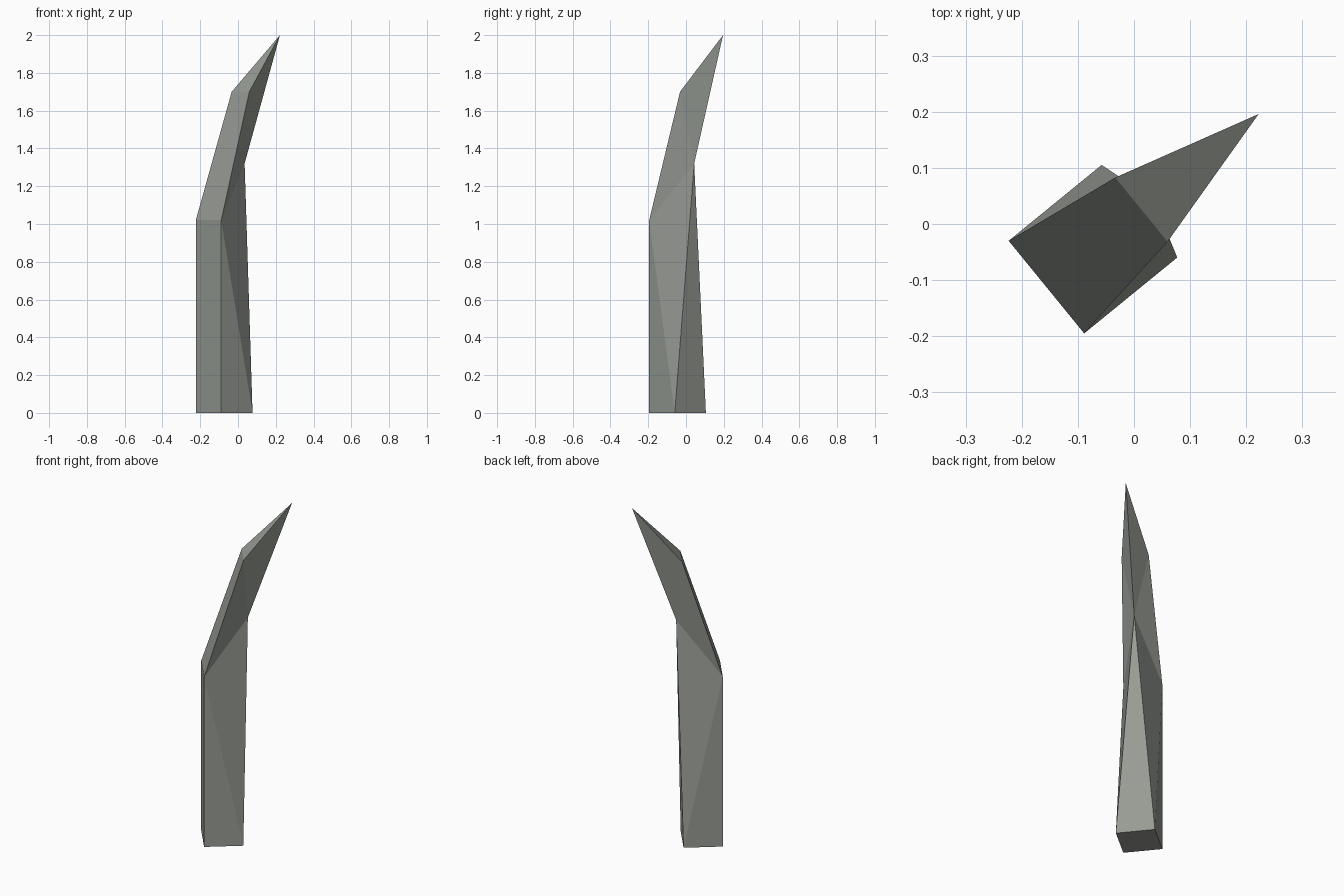
import bpy, bmesh, math
from mathutils import Matrix, Vector

if "Cube" in bpy.data.objects:
    bpy.data.objects.remove(bpy.data.objects["Cube"])

# One stone-coloured material
stone = bpy.data.materials.new("grey_green_stone")
stone.diffuse_color = (0.31, 0.33, 0.295, 1.0)
stone.use_nodes = True
stone.node_tree.nodes["Principled BSDF"].inputs["Base Color"].default_value = stone.diffuse_color

# Stations of the mirrored spike: (distance along its axis, half width, height)
stations = {
    "foot_front": (-0.192, 0.1065, 0.0),
    "foot_back": (0.022, 0.1065, 0.0),
    "shoulder": (-0.192, 0.1065, 1.02),
    "crown": (0.0264, 0.0738, 1.70),
    "spine": (0.0546, 0.0, 1.32),
    "tip": (0.296, 0.0, 2.0),
}

bm = bmesh.new()
L, R = {}, {}
for name, (s, w, z) in stations.items():
    L[name] = bm.verts.new((s, w, z))
    R[name] = bm.verts.new((s, -w, z)) if w else L[name]

# Faces crossing the mirror plane: base, front, sloped upper front, tip, back
for a, b in (("foot_front", "foot_back"), ("foot_front", "shoulder"), ("shoulder", "crown")):
    bm.faces.new((L[a], R[a], R[b], L[b]))
bm.faces.new((L["crown"], R["crown"], L["tip"]))
bm.faces.new((L["foot_back"], R["foot_back"], L["spine"]))

# Facets repeated on both sides
for side in (L, R):
    for tri in (("foot_front", "foot_back", "shoulder"),
                ("foot_back", "spine", "shoulder"),
                ("shoulder", "spine", "crown"),
                ("crown", "spine", "tip")):
        bm.faces.new([side[n] for n in tri])

bmesh.ops.recalc_face_normals(bm, faces=bm.faces[:])

# Turn the spike to its diagonal heading and centre it
turn = Matrix.Translation(Vector((-0.0073, 0.0089, 0))) @ Matrix.Rotation(math.radians(39.2), 4, "Z")
bm.transform(turn)

mesh = bpy.data.meshes.new("bent_spike")
bm.to_mesh(mesh)
bm.free()
mesh.materials.append(stone)
bpy.context.collection.objects.link(bpy.data.objects.new("bent_spike", mesh))
